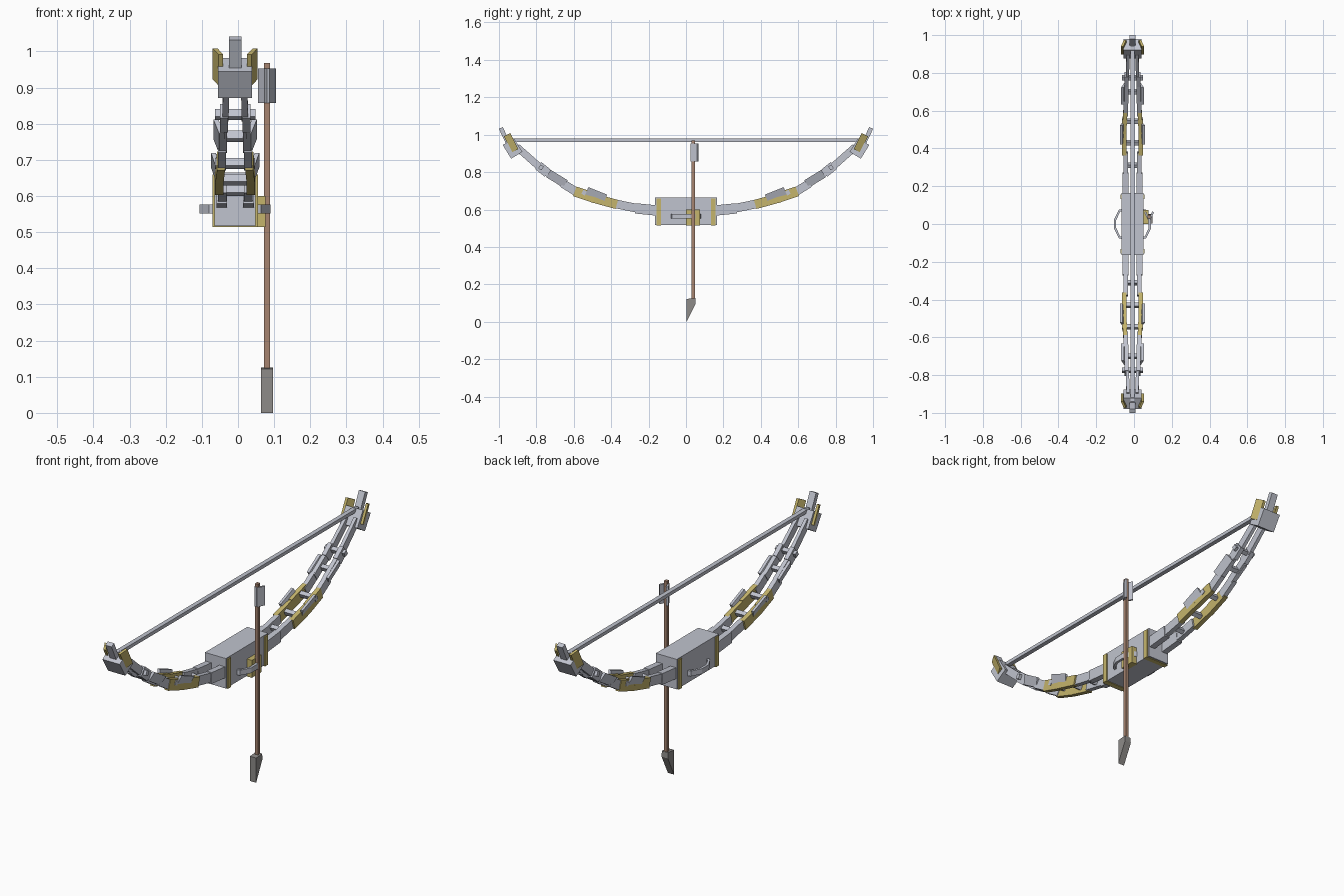
import bpy, bmesh
from mathutils import Vector

if "Cube" in bpy.data.objects:
    bpy.data.objects.remove(bpy.data.objects["Cube"])

CX = -0.008  # centre line of the bow


def material(name, rgb):
    m = bpy.data.materials.new(name)
    m.diffuse_color = (*rgb, 1)
    m.use_nodes = True
    m.node_tree.nodes["Principled BSDF"].inputs["Base Color"].default_value = m.diffuse_color
    return m


STEEL = material("pale steel", (0.53, 0.55, 0.62))
GOLD = material("dull gold", (0.56, 0.46, 0.15))
WOOD = material("brown wood", (0.38, 0.23, 0.16))
IRON = material("dark iron", (0.27, 0.26, 0.25))


def finish(name, bm, mat):
    bmesh.ops.recalc_face_normals(bm, faces=bm.faces)
    me = bpy.data.meshes.new(name)
    bm.to_mesh(me)
    bm.free()
    me.materials.append(mat)
    ob = bpy.data.objects.new(name, me)
    bpy.context.collection.objects.link(ob)


def prism(bm, bottom, top):
    """Join two matching loops of points into a closed solid."""
    a = [bm.verts.new(p) for p in bottom]
    b = [bm.verts.new(p) for p in top]
    n = len(a)
    bm.faces.new(a)
    bm.faces.new(b)
    for i in range(n):
        bm.faces.new((a[i], a[(i + 1) % n], b[(i + 1) % n], b[i]))


def box(name, x, y, z, mat):
    bm = bmesh.new()
    loop = [(x[0], y[0]), (x[1], y[0]), (x[1], y[1]), (x[0], y[1])]
    prism(bm, [(*p, z[0]) for p in loop], [(*p, z[1]) for p in loop])
    finish(name, bm, mat)


def limb_part(name, a, b, xr, t, mat, xr_end=None, skew=0, paired=True):
    """Bar from a to b in the y-z plane, mirrored to both limbs and, if paired, both rails."""
    a, b = Vector(a), Vector(b)
    d = (b - a).normalized()
    n = Vector((-d.y, d.x)) * t / 2
    bm = bmesh.new()
    for sy in (1, -1):
        for sx in ((1, -1) if paired else (1,)):
            ends = []
            for p, (x0, x1) in ((a, xr), (b, xr_end or xr)):
                lo, hi = p - n, p + n
                pts = [(x0, lo), (x1, lo), (x1 + skew, hi), (x0 + skew, hi)]
                ends.append([(CX + sx * x, sy * q.x, q.y) for x, q in pts])
            prism(bm, *ends)
    finish(name, bm, mat)


# grip with gold bands
box("grip", (CX - 0.057, CX + 0.057), (-0.165, 0.165), (0.517, 0.665), STEEL)
for i, y in enumerate((-0.145, 0.145)):
    box(f"grip_band_{i}", (CX - 0.063, CX + 0.063), (y - 0.012, y + 0.012), (0.514, 0.66), GOLD)

# side handles: bent strips on each side of the grip
for name, s in (("left_handle", -1), ("right_handle", 1)):
    outer = [(0.055, 0.08), (0.072, 0.075), (0.098, 0.025), (0.098, -0.025), (0.072, -0.075), (0.055, -0.08)]
    inner = [(0.055, -0.068), (0.066, -0.065), (0.086, -0.02), (0.086, 0.02), (0.066, 0.065), (0.055, 0.068)]
    bm = bmesh.new()
    for i in range(5):
        quad = [outer[i], outer[i + 1], inner[4 - i], inner[5 - i]]
        prism(bm, [(CX + s * x, y, 0.551) for x, y in quad], [(CX + s * x, y, 0.577) for x, y in quad])
    bmesh.ops.remove_doubles(bm, verts=bm.verts, dist=1e-5)
    finish(name, bm, STEEL)

# twin rails of the limbs, from grip to tip
limb_part("limb_root", (0.16, 0.595), (0.27, 0.606), (0.022, 0.052), 0.055, STEEL)
limb_part("limb_lower", (0.26, 0.606), (0.38, 0.631), (0.024, 0.048), 0.046, STEEL)
limb_part("gold_rail_lower", (0.37, 0.627), (0.49, 0.66), (0.032, 0.055), 0.05, GOLD)
limb_part("gold_rail_upper", (0.485, 0.66), (0.595, 0.697), (0.032, 0.055), 0.054, GOLD, (0.028, 0.05))
limb_part("limb_middle", (0.58, 0.69), (0.66, 0.74), (0.025, 0.047), 0.045, STEEL)
limb_part("limb_upper", (0.65, 0.735), (0.76, 0.81), (0.022, 0.042), 0.04, STEEL)
limb_part("limb_joint", (0.74, 0.795), (0.79, 0.835), (0.02, 0.042), 0.05, STEEL)
limb_part("limb_end", (0.775, 0.82), (0.905, 0.935), (0.018, 0.036), 0.038, STEEL, (0.016, 0.032))

# flared armour plates on the rails
limb_part("lower_plate", (0.43, 0.66), (0.53, 0.70), (0.04, 0.053), 0.042, STEEL, skew=0.014)
limb_part("upper_plate", (0.645, 0.737), (0.735, 0.792), (0.03, 0.044), 0.046, STEEL, skew=0.016)

# cross bars between the rails
for i, (y, z, w) in enumerate(((0.31, 0.615, 0.045), (0.43, 0.645, 0.045), (0.545, 0.69, 0.055),
                               (0.70, 0.765, 0.045), (0.775, 0.825, 0.056))):
    limb_part(f"cross_bar_{i}", (y - 0.009, z - 0.005), (y + 0.009, z + 0.005), (-w, w), 0.024, STEEL, paired=False)

# limb tips: block, angled gold cheeks, nock bar
limb_part("tip_block", (0.905, 0.89), (0.95, 0.963), (-0.047, 0.047), 0.07, STEEL, paired=False)
limb_part("tip_cheek", (0.914, 0.914), (0.957, 1.0), (0.033, 0.046), 0.038, GOLD, skew=0.016)
limb_part("nock_bar", (0.935, 0.92), (0.99, 1.036), (-0.017, 0.017), 0.023, STEEL, paired=False)

# bowstring
box("bowstring", (CX - 0.011, CX + 0.011), (-0.94, 0.94), (0.962, 0.979), STEEL)

# arrow with its rest, fletching and wedge head
box("arrow_rest", (0.045, 0.076), (0.0, 0.075), (0.514, 0.6), GOLD)
box("arrow_shaft", (0.072, 0.088), (0.03, 0.047), (0.09, 0.968), WOOD)
for name, s in (("left_vane", -1), ("right_vane", 1)):
    bm = bmesh.new()
    quad = [(0.0, 0.03), (0.007, 0.024), (0.025, 0.06), (0.017, 0.067)]
    prism(bm, [(0.08 + s * x, y, 0.857) for x, y in quad], [(0.08 + s * x, y, 0.952) for x, y in quad])
    finish(name, bm, STEEL)
bm = bmesh.new()
wedge = [(0.003, 0.0), (0.003, 0.122), (0.05, 0.126), (0.052, 0.098)]
prism(bm, [(0.063, y, z) for y, z in wedge], [(0.097, y, z) for y, z in wedge])
finish("arrow_head", bm, IRON)
